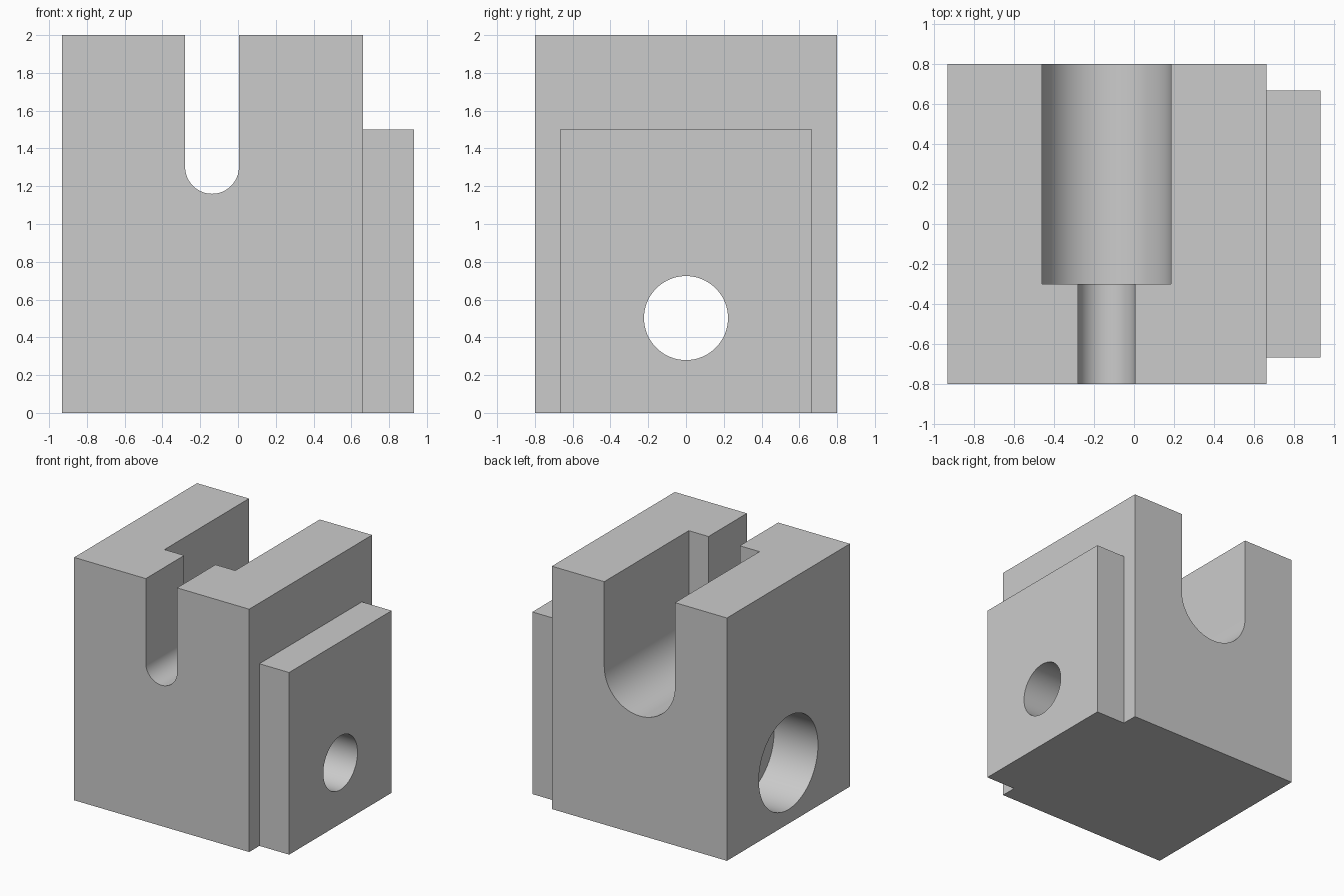
import bpy
import bmesh
import math
from mathutils import Vector

cube = bpy.data.objects.get("Cube")
if cube:
    bpy.data.objects.remove(cube, do_unlink=True)

grey = bpy.data.materials.new("plain grey")
grey.use_nodes = True
grey.diffuse_color = (0.6, 0.6, 0.6, 1)
grey.node_tree.nodes["Principled BSDF"].inputs["Base Color"].default_value = (0.6, 0.6, 0.6, 1)


def prism(name, outline, sweep):
    """Solid made by sweeping a closed 3D outline along a vector."""
    bm = bmesh.new()
    face = bm.faces.new([bm.verts.new(p) for p in outline])
    swept = bmesh.ops.extrude_face_region(bm, geom=[face])["geom"]
    verts = [v for v in swept if isinstance(v, bmesh.types.BMVert)]
    bmesh.ops.translate(bm, verts=verts, vec=Vector(sweep))
    bmesh.ops.recalc_face_normals(bm, faces=bm.faces)
    mesh = bpy.data.meshes.new(name)
    bm.to_mesh(mesh)
    bm.free()
    obj = bpy.data.objects.new(name, mesh)
    bpy.context.collection.objects.link(obj)
    return obj


def slot_cutter(name, radius, y0, y1):
    """Round-bottomed slot, open at the top, running along y."""
    cx, cz, steps = -0.1375, 1.3025, 32
    arc = [(cx + radius * math.cos(a), y0, cz + radius * math.sin(a))
           for a in (math.pi + math.pi * i / steps for i in range(steps + 1))]
    top = [(cx + radius, y0, 2.2), (cx - radius, y0, 2.2)]
    return prism(name, arc + top, (0, y1 - y0, 0))


def bore_cutter(name, radius, x0, x1):
    """Round hole running along x."""
    steps = 64
    ring = [(x0, radius * math.cos(a), 0.502 + radius * math.sin(a))
            for a in (math.tau * i / steps for i in range(steps))]
    return prism(name, ring, (x1 - x0, 0, 0))


# Block with the mounting plate on its side, as one outline pulled up
left, step, right = -0.933, 0.662, 0.933
depth, plate = 0.8, 0.667
block = prism("slotted_block", [
    (left, -depth, 0), (step, -depth, 0), (step, -plate, 0), (right, -plate, 0),
    (right, plate, 0), (step, plate, 0), (step, depth, 0), (left, depth, 0)], (0, 0, 2))

# Lower the plate, then cut the stepped slot and the stepped side bore
plate_top = prism("plate_top_cutter", [
    (step, -1, 1.5), (1.2, -1, 1.5), (1.2, 1, 1.5), (step, 1, 1.5)], (0, 0, 1))
cutters = [
    plate_top,
    slot_cutter("narrow_slot_cutter", 0.1425, -1, 0),
    slot_cutter("wide_slot_cutter", 0.3225, -0.3, 1),
    bore_cutter("narrow_bore_cutter", 0.2225, -0.7, 1.2),
    bore_cutter("wide_bore_cutter", 0.385, -1.2, left + 0.4),
]
bpy.context.view_layer.objects.active = block
for cutter in cutters:
    cutter.hide_render = True
    cut = block.modifiers.new(cutter.name, "BOOLEAN")
    cut.operation = "DIFFERENCE"
    cut.solver = "EXACT"
    cut.object = cutter
    bpy.ops.object.modifier_apply(modifier=cut.name)
    bpy.data.objects.remove(cutter, do_unlink=True)

# Finish: one colour, smooth bores, sharp edges
block.data.materials.clear()
block.data.materials.append(grey)
bpy.ops.object.select_all(action="DESELECT")
block.select_set(True)
bpy.ops.object.shade_smooth_by_angle(angle=math.radians(30))
